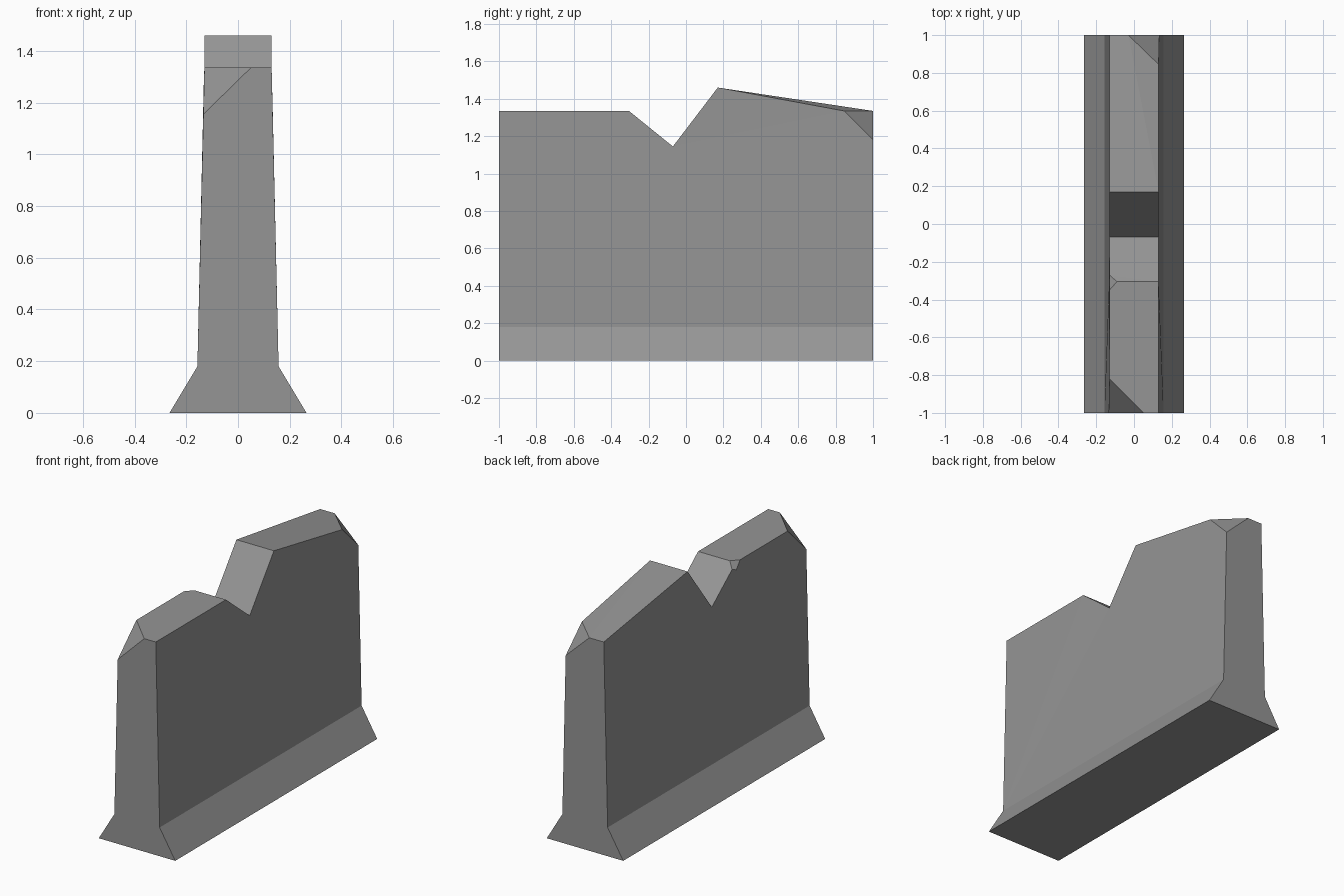
import bpy, bmesh

if "Cube" in bpy.data.objects:
    bpy.data.objects.remove(bpy.data.objects["Cube"])

# Single weathered concrete colour
mat = bpy.data.materials.new("concrete grey")
mat.diffuse_color = (0.30, 0.30, 0.30, 1)
mat.use_nodes = True
mat.node_tree.nodes["Principled BSDF"].inputs["Base Color"].default_value = mat.diffuse_color

bm = bmesh.new()


def outline(side, pts):
    """Make the upper edge of one side wall from (x, y, z) points."""
    return [bm.verts.new((side * x, y, z)) for x, y, z in pts]


def ends(side, x, z):
    """Front and back vertex of a straight lengthwise edge."""
    return [bm.verts.new((side * x, y, z)) for y in (-1, 1)]


W = 0.13
# Left upper edge: chipped front corner, small chip beside the notch
L = outline(-1, [(0.134, -1, 1.155), (W, -0.82, 1.335), (W, -0.35, 1.335),
                 (0.132, -0.31, 1.288), (W, -0.27, 1.304), (W, -0.07, 1.145),
                 (W, 0.17, 1.46), (W, 1, 1.335)])
# Right upper edge: chipped back corner
R = outline(1, [(W, -1, 1.335), (W, -0.305, 1.335), (W, -0.07, 1.145),
                (W, 0.17, 1.46), (W, 0.845, 1.335), (0.134, 1, 1.18)])
# Chip points lying on the top surface
chip_front = bm.verts.new((0.05, -1, 1.335))
chip_notch = bm.verts.new((-0.09, -0.305, 1.335))
chip_back = bm.verts.new((-0.03, 1, 1.335))

# Flared foot
LK, RK = ends(-1, 0.157, 0.18), ends(1, 0.157, 0.18)
LB, RB = ends(-1, 0.265, 0), ends(1, 0.265, 0)

faces = [
    L + LK[::-1], R + RK[::-1],                                    # side walls
    [LK[0], LK[1], LB[1], LB[0]], [RK[0], RK[1], RB[1], RB[0]],    # foot slopes
    [LB[0], LB[1], RB[1], RB[0]],                                  # underside
    [LB[0], RB[0], RK[0], R[0], chip_front, L[0], LK[0]],          # front end
    [LB[1], RB[1], RK[1], R[5], chip_back, L[7], LK[1]],           # back end
    [L[0], chip_front, L[1]],                                      # front chip
    [R[5], chip_back, R[4]],                                       # back chip
    [L[2], chip_notch, L[4], L[3]],                                # notch chip
    [chip_front, R[0], R[1], chip_notch, L[2], L[1]],              # front top
    [chip_notch, R[1], R[2], L[5], L[4]],                          # notch slopes
    [L[5], R[2], R[3], L[6]],
    [R[3], L[6], L[7]], [R[3], L[7], chip_back], [R[3], chip_back, R[4]],  # back top
]
for f in faces:
    bm.faces.new(f)

bmesh.ops.recalc_face_normals(bm, faces=bm.faces[:])
bmesh.ops.triangulate(bm, faces=[f for f in bm.faces if len(f.verts) > 4])

mesh = bpy.data.meshes.new("broken_wall")
bm.to_mesh(mesh)
bm.free()
mesh.materials.append(mat)
wall = bpy.data.objects.new("broken_wall", mesh)
bpy.context.collection.objects.link(wall)
